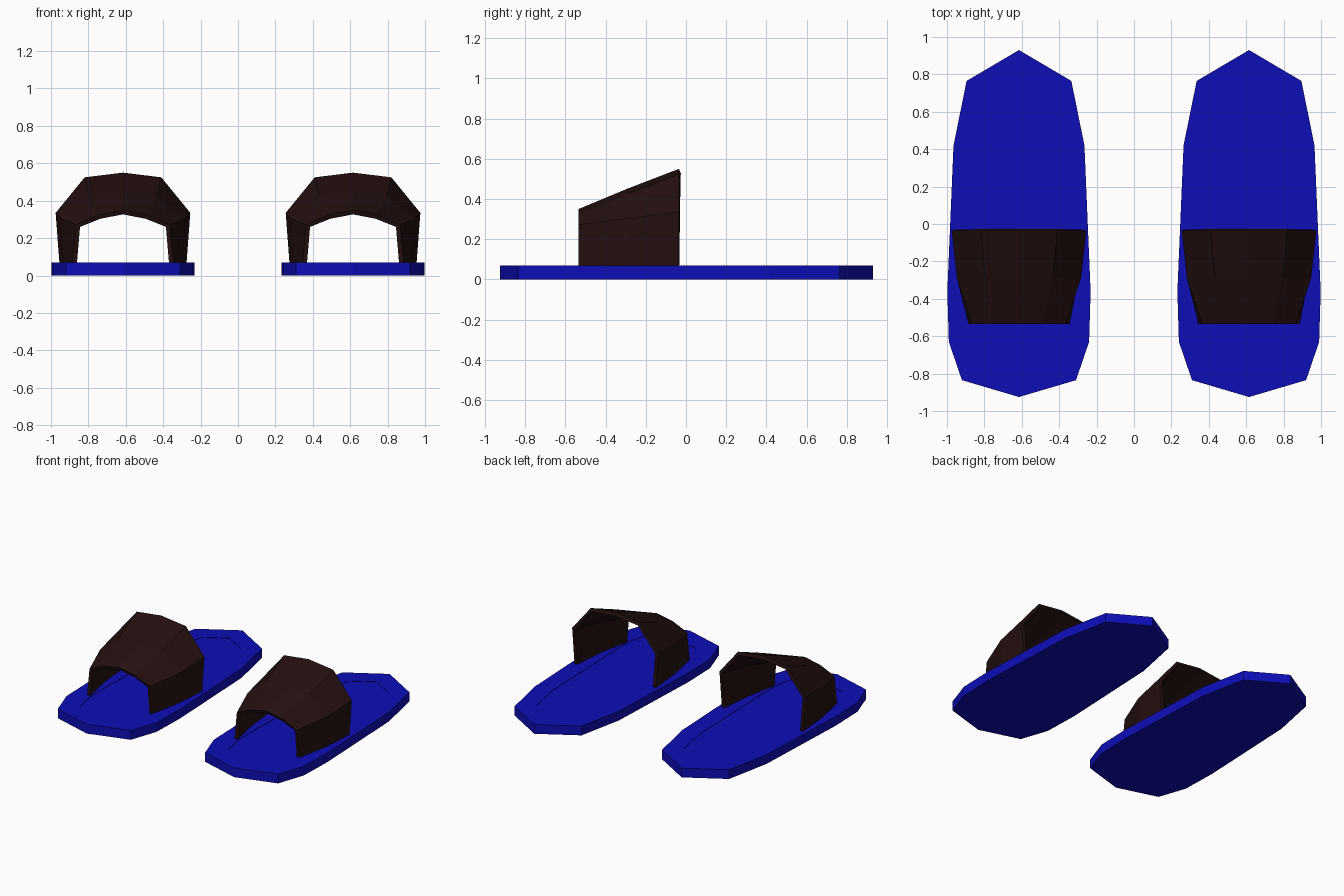
import bpy, bmesh

cube = bpy.data.objects.get("Cube")
if cube:
    bpy.data.objects.remove(cube)


def make_material(name, rgb):
    mat = bpy.data.materials.new(name)
    mat.use_nodes = True
    mat.diffuse_color = (*rgb, 1)
    mat.node_tree.nodes["Principled BSDF"].inputs["Base Color"].default_value = (*rgb, 1)
    return mat


BLUE = make_material("sole blue", (0.004, 0.004, 0.47))
BROWN = make_material("strap dark brown", (0.018, 0.005, 0.005))
CENTRE = 0.615
THICK = 0.07

# Half outlines (offset from the centre line, y), from the heel to the toe
SOLE = [(0, 0.93), (0.28, 0.765), (0.35, 0.42), (0.383, -0.36),
        (0.375, -0.63), (0.305, -0.835), (0, -0.925)]
FOOTBED = [(0, 0.775), (0.165, 0.68), (0.215, 0.41), (0.238, -0.36),
           (0.235, -0.56), (0.2, -0.715), (0, -0.745)]

# Strap half sections: y, then (offset, z) from the foot of the leg to the crown
STRAP = [
    (-0.035, [(0.34, THICK), (0.36, 0.335), (0.205, 0.525), (0, 0.55)]),
    (-0.29, [(0.318, THICK), (0.332, 0.303), (0.18, 0.425), (0, 0.452)]),
    (-0.535, [(0.27, THICK), (0.25, 0.272), (0.13, 0.325), (0, 0.35)]),
]


def mirrored(half):
    """Complete a half outline whose end points may lie on the centre line."""
    return half + [(-a, b) for a, b in reversed(half) if a > 0]


def finish(bm, name, mat, x):
    bmesh.ops.recalc_face_normals(bm, faces=bm.faces)
    mesh = bpy.data.meshes.new(name)
    bm.to_mesh(mesh)
    bm.free()
    mesh.materials.append(mat)
    obj = bpy.data.objects.new(name, mesh)
    obj.location.x = x
    bpy.context.collection.objects.link(obj)
    return obj


def bridge(bm, first, second, closed):
    count = len(first)
    for i in range(count if closed else count - 1):
        j = (i + 1) % count
        bm.faces.new((first[i], first[j], second[j], second[i]))


def build_sole(name, x):
    bm = bmesh.new()
    # Underside, rim, and a footbed pressed slightly into the top
    levels = [(SOLE, 0), (SOLE, THICK), (FOOTBED, THICK), (FOOTBED, THICK - 0.003)]
    rings = [[bm.verts.new((a, b, z)) for a, b in mirrored(half)] for half, z in levels]
    for lower, upper in zip(rings, rings[1:]):
        bridge(bm, lower, upper, True)
    bm.faces.new(rings[0])
    bm.faces.new(rings[-1])
    finish(bm, name, BLUE, x)


def build_strap(name, x):
    bm = bmesh.new()
    rows = [[bm.verts.new((a, y, z)) for a, z in mirrored(half)] for y, half in STRAP]
    for back, front in zip(rows, rows[1:]):
        bridge(bm, back, front, False)
    strap = finish(bm, name, BROWN, x)
    # Give the folded sheet its thickness on the inside
    shell = strap.modifiers.new("thickness", "SOLIDIFY")
    shell.thickness = 0.025
    # The open sheet's normals decide which side is the inside
    top = max(strap.data.polygons, key=lambda p: p.center.z)
    shell.offset = -1 if top.normal.z > 0 else 1


for side, sign in (("left", 1), ("right", -1)):
    build_sole(side + "_sole", sign * CENTRE)
    build_strap(side + "_strap", sign * CENTRE)
